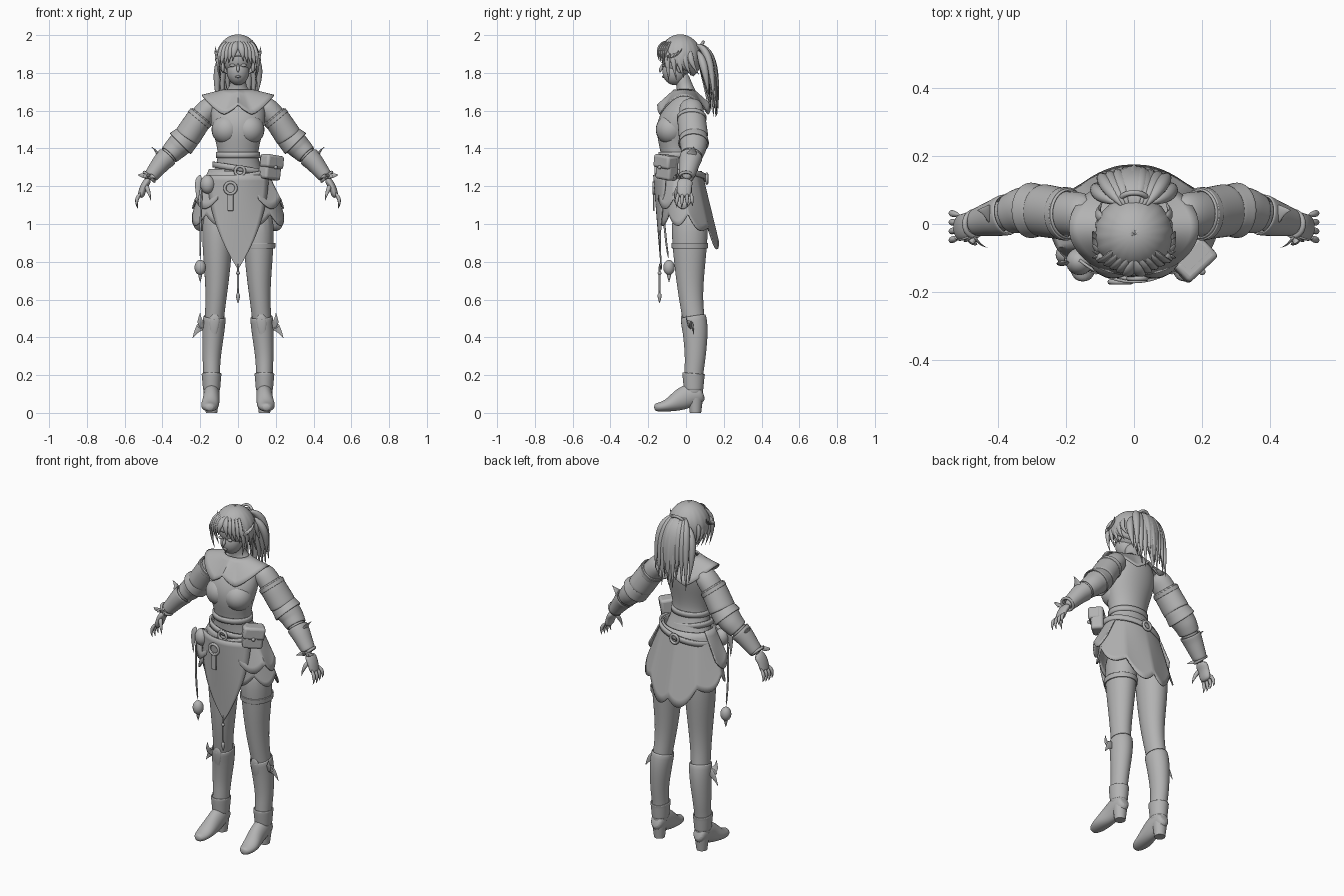
import bpy
import bmesh
import math
from math import sin, cos, pi
from mathutils import Vector

if "Cube" in bpy.data.objects:
    bpy.data.objects.remove(bpy.data.objects["Cube"])

grey = bpy.data.materials.new("plain grey")
grey.use_nodes = True
tone = (.45, .45, .45, 1)
grey.diffuse_color = tone
grey.node_tree.nodes["Principled BSDF"].inputs["Base Color"].default_value = tone
SIDES = (("left", 1), ("right", -1))
THIN = .008
FACING_FRONT = (pi / 2, 0, 0)


def mix(a, b, t):
    return a + (b - a) * t


def finish(obj, thick=0, level=0):
    obj.data.materials.append(grey)
    if thick:
        mod = obj.modifiers.new("thickness", "SOLIDIFY")
        mod.thickness, mod.offset = thick, 0
    if level:
        obj.modifiers.new("rounding", "SUBSURF").levels = level
    bpy.ops.object.select_all(action="DESELECT")
    obj.select_set(True)
    bpy.context.view_layer.objects.active = obj
    bpy.ops.object.shade_smooth_by_angle(angle=math.radians(50))
    return obj


def surface(name, f, nu, nv, closed=True, caps=False, thick=0, level=0):
    """Grid of points f(u, v), optionally closed round u and capped along v."""
    cols = nu if closed else nu + 1
    verts = [f(i / nu, j / nv) for j in range(nv + 1) for i in range(cols)]
    faces = []
    for j in range(nv):
        for i in range(nu):
            a, b = j * cols + i, j * cols + (i + 1) % cols
            faces.append((a, b, b + cols, a + cols))
    if caps:
        faces.append(tuple(reversed(range(cols))))
        faces.append(tuple(nv * cols + i for i in range(cols)))
    mesh = bpy.data.meshes.new(name)
    mesh.from_pydata(verts, [], faces)
    bm = bmesh.new()
    bm.from_mesh(mesh)
    bmesh.ops.recalc_face_normals(bm, faces=bm.faces)
    bm.to_mesh(mesh)
    bm.free()
    obj = bpy.data.objects.new(name, mesh)
    bpy.context.collection.objects.link(obj)
    return finish(obj, thick, level)


def loft(name, rings, s=1, flat=1, ref=(0, 1, 0), n=16, level=2, caps=True, thick=0):
    """Sections (x, y, z, radius) set square to their path; flat scales the second radius."""
    mids = [Vector((s * r[0], r[1], r[2])) for r in rings]
    last = len(rings) - 1

    def f(u, v):
        k = round(v * last)
        t = (mids[min(k + 1, last)] - mids[max(k - 1, 0)]).normalized()
        side = t.cross(Vector(ref)).normalized()
        wide = rings[k][3]
        deep = rings[k][4] if len(rings[k]) > 4 else wide * flat
        a = 2 * pi * u
        return mids[k] + side * wide * cos(a) + side.cross(t) * deep * sin(a)
    return surface(name, f, n, last, True, caps, thick, level)


def wrap(name, path, start, end, grow, flare, s, flat):
    """Open cloth sleeve round a stretch of a limb path."""
    rings = []
    for k in range(9):
        t = mix(start, end, k / 8)
        i = min(int(t), len(path) - 2)
        x, y, z, r = (mix(a, b, t - i) for a, b in zip(path[i], path[i + 1]))
        rings.append((x, y, z, r + mix(grow, flare, k / 8)))
    return loft(name, rings, s, flat, level=1, caps=False, thick=THIN)


def strand(name, a, b, c, wide, flat=1, s=1, fat=.5):
    """Tapered lock or leaf along a bent path from a through b to c."""
    a, b, c = Vector(a), Vector(b), Vector(c)
    rings = []
    for k in range(9):
        t = k / 8
        p = mix(mix(a, b, t), mix(b, c, t), t)
        rings.append((*p, wide * max(sin(pi * t ** fat), .05)))
    return loft(name, rings, s, flat, n=8, level=1)


def cord(name, *points):
    return loft(name, [(*p, .006) for p in points], n=8, level=1)


def ball(name, pos, size):
    bpy.ops.mesh.primitive_uv_sphere_add(segments=24, ring_count=16, location=pos)
    obj = bpy.context.object
    obj.name, obj.scale = name, size
    return finish(obj)


def ring(name, pos, radius, rot):
    bpy.ops.mesh.primitive_torus_add(location=pos, rotation=rot, major_radius=radius,
                                     minor_radius=THIN, major_segments=24, minor_segments=8)
    bpy.context.object.name = name
    return finish(bpy.context.object)


def box(name, pos, size, turn=0):
    bpy.ops.mesh.primitive_cube_add(size=1, location=pos, rotation=(0, turn / 6, turn))
    obj = bpy.context.object
    obj.name, obj.scale = name, size
    bpy.ops.object.transform_apply(location=False, rotation=False)
    mod = obj.modifiers.new("soft edges", "BEVEL")
    mod.width, mod.segments = min(size) / 5, 3
    return finish(obj)


def belt(name, z, tilt, rx, ry, cy):
    def f(u, v):
        a = 2 * pi * u
        return (rx * cos(a), cy + ry * sin(a), z + tilt * cos(a) + .03 * v)
    return surface(name, f, 40, 2, thick=.012)


# Torso and neck
loft("torso", [(0, .02, 1, .1, .08), (0, 0, 1.14, .18, .12), (0, -.04, 1.3, .12, .09),
               (0, -.05, 1.38, .1, .08), (0, -.06, 1.5, .14, .11), (0, -.03, 1.58, .15, .1),
               (0, .01, 1.66, .13, .07), (0, 0, 1.7, .06, .05), (0, -.01, 1.74, .04, .04),
               (0, -.03, 1.8, .04, .04)], n=24)
for side, s in SIDES:
    ball(side + "_bust", (s * .06, -.08, 1.5), (.08, .08, .08))

# Collar with wide shoulder tips and a two-pointed front


def collar(u, v):
    a = 2 * pi * u
    drop = .12 * sin(a) ** 2 - .07 * max(0, 1 - abs(cos(a)) / .4)
    return (mix(.07, .19, v) * cos(a), mix(.05, .14, v) * sin(a) - .01,
            1.71 - .03 * v - drop * v)


surface("collar", collar, 64, 5, thick=THIN)
belt("bodice_hem", 1.35, 0, .11, .09, -.05)

# Head
ball("skull", (0, -.04, 1.88), (.08, .09, .1))
ball("jaw", (0, -.06, 1.81), (.06, .065, .075))
strand("nose", (0, -.12, 1.86), (0, -.13, 1.83), (0, -.14, 1.8), .01, fat=1.5)
ball("lips", (0, -.12, 1.78), (.015, THIN, .006))
for side, s in SIDES:
    ball(side + "_eye", (s * .03, -.12, 1.84), (.015, THIN, THIN))
    ball(side + "_ear", (s * .08, -.03, 1.83), (.01, .02, .03))

# Hair cap, open round the face


def hair(u, v):
    a = 2 * pi * u
    p = v * (2 + sin(a) / 2)
    groove = 1 + .015 * sin(18 * a) * v
    return (.11 * sin(p) * cos(a) * groove, .11 * sin(p) * sin(a) * groove - .03,
            1.88 + .12 * cos(p))


surface("hair_cap", hair, 72, 14, thick=THIN)
for side, s in SIDES:
    for k in range(5):
        step = k / 100
        strand(f"{side}_fringe_{k}", (step, step - .1, 1.97), (2 * step + .02, step - .17, 1.94),
               (2 * step + .03, step - .14, 1.86 - step), .02, .5, s, fat=.7)
        strand(f"{side}_temple_lock_{k}", (.09, 3 * step - .1, 1.92), (.12, 3 * step - .1, 1.85),
               (.09, 4 * step - .09, 1.75 + step), .012, 1.5, s)
        strand(f"{side}_hair_leaf_{k}", (.1, -.09, 1.88), (.12, 2 * step - .1, 1.9),
               (.12, 2 * step - .1, 1.86 + 2 * step), .012, .4, s)

# Ponytail in an outer and an inner layer
ring("hair_tie", (0, .07, 1.93), .04, (1, 0, 0))
for k in range(9):
    x = (k - 4) / 40
    drop = k % 3 / 25
    strand(f"outer_lock_{k}", (x / 3, .05, 1.95), (x, .17 - abs(x) / 4, 1.94),
           (x, .17 - abs(x) / 4, 1.56 + drop), .026, .9, fat=.8)
    strand(f"inner_lock_{k}", (x / 2, .06, 1.92), (1.4 * x, .1, 1.86),
           (x, .14 - abs(x) / 5, 1.6 + drop), .024, fat=.8)
strand("ponytail_core", (0, .05, 1.95), (0, .16, 1.93), (0, .16, 1.57), .07, .5, fat=.8)

# Skirt with petal hem and long back tails


def skirt(u, v):
    a = 2 * pi * u
    back = max(0, sin(a)) ** 2
    hem = 1.05 - .14 * back - .06 * abs(sin(4 * a))
    fold = 1 + .02 * v * abs(sin(4 * a))
    return (mix(.15, .24 - .05 * back, v ** .85) * cos(a) * fold,
            mix(.11, .14 + .02 * back, v) * sin(a) * fold - mix(.03, -.01, v), mix(1.28, hem, v))


surface("skirt", skirt, 96, 10, thick=THIN)
for side, s in SIDES:
    def hip_panel(u, v):
        a = mix(-1.1, .4, u)
        hem = 1.13 - .05 * abs(sin(2 * pi * u))
        return (s * mix(.15, .24, v) * cos(a), mix(.11, .14, v) * sin(a) - .02, mix(1.29, hem, v))
    surface(side + "_hip_panel", hip_panel, 24, 6, closed=False, thick=THIN)


def apron(u, v):
    x = mix(-.16, .16, u) * (1 - v * v)
    return (x, mix(-.17, -.13, v) + 2.5 * (1 - v) * x * x, mix(1.26, .76, v))


surface("apron", apron, 12, 16, closed=False, thick=THIN)

# Belts, buckles and hanging charms
belt("upper_belt", 1.28, -.02, .13, .1, -.05)
belt("lower_belt", 1.23, .03, .17, .13, -.03)
ring("belt_ring", (.01, -.16, 1.28), .025, FACING_FRONT)
ring("belt_buckle", (-.04, -.17, 1.19), .03, FACING_FRONT)
ring("back_ring", (0, .11, 1.24), .025, FACING_FRONT)
box("belt_strap", (-.04, -.17, 1.12), (.03, THIN, .1))
cord("apron_cord", (0, -.14, .8), (0, -.14, .7), (0, -.14, .6))
ball("apron_bead", (0, -.14, .74), (.01, .01, .01))
strand("apron_tassel", (0, -.14, .64), (0, -.14, .6), (0, -.14, .58), .012)
cord("charm_cord", (-.19, -.12, 1.22), (-.2, -.12, 1), (-.2, -.09, .8))
ball("charm_ball", (-.2, -.09, .77), (.03, .03, .04))
strand("charm_tassel", (-.2, -.09, .75), (-.2, -.09, .72), (-.2, -.09, .69), .012)
box("hip_pouch", (.17, -.1, 1.3), (.11, .07, .13), turn=.75)
box("pouch_flap", (.18, -.11, 1.33), (.12, .07, .07), turn=.75)
ball("pouch_button", (.2, -.14, 1.3), (.01, .01, .01))
ball("small_pouch", (-.16, -.11, 1.21), (.04, .04, .05))
strand("pouch_tie", (-.2, -.11, 1.26), (-.22, -.12, 1.2), (-.21, -.12, 1.1), .02, .4)

leg = [(.1, .02, 1.1, .09), (.11, .02, .9, .084), (.11, .02, .7, .064), (.12, .03, .56, .053),
       (.13, .05, .44, .051), (.14, .05, .3, .04), (.14, .04, .2, .035), (.14, .04, .1, .036)]
arm = [(.12, .02, 1.64, .05), (.16, .03, 1.61, .062), (.21, .03, 1.55, .06), (.27, .04, 1.46, .055),
       (.33, .04, 1.4, .05), (.4, .02, 1.33, .04), (.48, 0, 1.23, .025)]
foot = [(.14, .09, .11, .03), (.14, .07, .1, .04), (.14, .03, .1, .045), (.14, -.03, .07, .044),
        (.15, -.09, .04, .05, .035), (.15, -.14, .03, .04, .025), (.15, -.17, .03, .02, .02)]
wrap("thigh_band", leg, 1, 1.15, .004, .004, 1, 1.1)

for side, s in SIDES:
    # Legs, boots and feet
    loft(side + "_leg", leg, s, 1.15)
    wrap(side + "_boot", leg, 3.4, 7, .006, .005, s, 1.15)
    wrap(side + "_ankle_cuff", leg, 5.9, 6.8, .015, .006, s, 1.15)
    loft(side + "_foot", foot, s, 1.4, ref=(0, 0, 1))
    loft(side + "_heel", [(.14, .05, 0, .03), (.14, .05, .08, .04)], s, level=0)
    strand(side + "_shin_guard", (.12, -.02, .53), (.13, -.02, .45), (.13, 0, .35), .03, .3, s)
    for k in range(3):
        strand(f"{side}_boot_leaf_{k}", (.17, .03, .47), (.21, k / 50, .46),
               (.2 + k / 50, k / 50, .53 - k / 15), .025, .2, s)

    # Arms, bell sleeves and bracers
    loft(side + "_arm", arm, s, 1.1)
    wrap(side + "_upper_sleeve", arm, 1.6, 3, .004, .014, s, 1.1)
    wrap(side + "_sleeve_band", arm, 1.7, 2, .009, .009, s, 1.1)
    wrap(side + "_bell_sleeve", arm, 2.7, 3.6, .007, .025, s, 1.05)
    wrap(side + "_elbow_puff", arm, 3.4, 4.5, .013, .006, s, 1.1)
    wrap(side + "_bracer", arm, 4.6, 5.8, .01, .006, s, 1.1)
    strand(side + "_bracer_point", (.42, .02, 1.35), (.42, .04, 1.38), (.46, .04, 1.41), .01, 3, s)
    ring(side + "_bracelet", (s * .47, 0, 1.25), .036, (0, s * 2.4, 0))
    for k in range(4):
        strand(f"{side}_wrist_leaf_{k}", (.47, -.03, 1.25), (.46 + k / 50, -.06, 1.26),
               (.43 + k / 30, -.07 + k / 90, 1.24 + k % 2 / 50), .014, .3, s)

    # Hands
    loft(side + "_palm", [(.47, 0, 1.24, .022), (.5, -.01, 1.2, .02), (.51, -.01, 1.16, .02),
                          (.52, -.01, 1.14, .015)], s, 2)
    for k in range(4):
        y = k / 45 - .04
        strand(f"{side}_finger_{k}", (.51, y, 1.17), (.55, 1.2 * y, 1.13),
               (.53, 1.3 * y, 1.08 + abs(k - 1) / 150), .011, s=s, fat=.75)
    strand(side + "_thumb", (.49, -.03, 1.21), (.47, -.06, 1.17), (.46, -.06, 1.12), .013, s=s)
